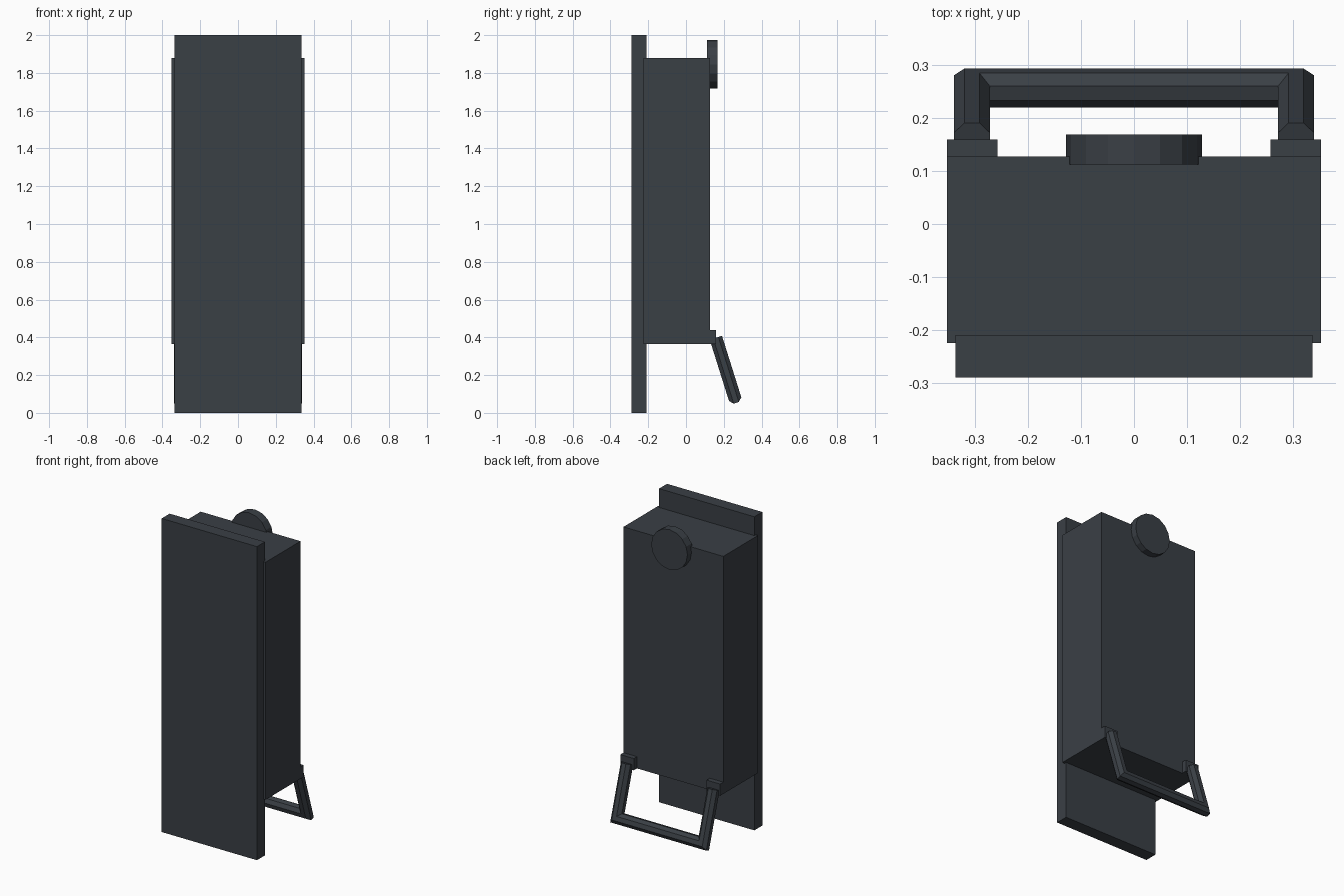
import bpy, bmesh, math
from mathutils import Vector, Matrix

if "Cube" in bpy.data.objects:
    bpy.data.objects.remove(bpy.data.objects["Cube"])

slate = bpy.data.materials.new("dark slate")
slate.diffuse_color = (0.042, 0.050, 0.060, 1)
slate.use_nodes = True
slate.node_tree.nodes["Principled BSDF"].inputs["Base Color"].default_value = slate.diffuse_color


def finish(name, bm):
    bmesh.ops.recalc_face_normals(bm, faces=bm.faces)
    mesh = bpy.data.meshes.new(name)
    bm.to_mesh(mesh)
    bm.free()
    mesh.materials.append(slate)
    obj = bpy.data.objects.new(name, mesh)
    bpy.context.collection.objects.link(obj)
    return obj


def box(name, lo, hi):
    lo, hi = Vector(lo), Vector(hi)
    bm = bmesh.new()
    bmesh.ops.create_cube(bm, size=1, matrix=Matrix.Translation((lo + hi) / 2)
                          @ Matrix.Diagonal((*(hi - lo), 1)))
    return finish(name, bm)


def tube(name, path, normal, radius, sides=8):
    """Mitred tube along a planar path; radius is measured to the flats."""
    bm = bmesh.new()
    rings = []
    r = radius / math.cos(math.pi / sides)
    for i, p in enumerate(path):
        a = (p - path[i - 1]).normalized() if i else None
        b = (path[i + 1] - p).normalized() if i < len(path) - 1 else None
        a, b = a or b, b or a
        side = (a + b).normalized().cross(normal)
        side /= side.dot(a.cross(normal))
        ring = []
        for k in range(sides):
            t = (k + 0.5) * math.tau / sides
            ring.append(bm.verts.new(p + r * (math.cos(t) * side + math.sin(t) * normal)))
        rings.append(ring)
    for u, v in zip(rings, rings[1:]):
        for k in range(sides):
            j = (k + 1) % sides
            bm.faces.new((u[k], u[j], v[j], v[k]))
    bm.faces.new(rings[0])
    bm.faces.new(rings[-1])
    return finish(name, bm)


# Tall front plate and the main body behind it
box("front_plate", (-0.336, -0.289, 0), (0.336, -0.209, 2))
box("body", (-0.352, -0.224, 0.365), (0.352, 0.127, 1.88))

# Round disc at the top of the back
bm = bmesh.new()
bmesh.ops.create_cone(bm, cap_ends=True, segments=16, radius1=0.128, radius2=0.128, depth=0.056,
                      matrix=Matrix.Translation((0, 0.14, 1.845))
                      @ Matrix.Rotation(math.pi / 2, 4, 'X'))
finish("back_disc", bm)

# Handle lugs
for side, x in (("left", -0.3045), ("right", 0.3045)):
    box(side + "_handle_lug", (x - 0.0475, 0.11, 0.365), (x + 0.0475, 0.159, 0.44))

# Tilted octagonal bail handle
top, low = Vector((0, 0.158, 0.398)), Vector((0, 0.256, 0.086))
X = Vector((0.305, 0, 0))
normal = (low - top).normalized().cross(Vector((1, 0, 0)))
tube("handle", [top - X, low - X, low + X, top + X], normal, 0.034)
